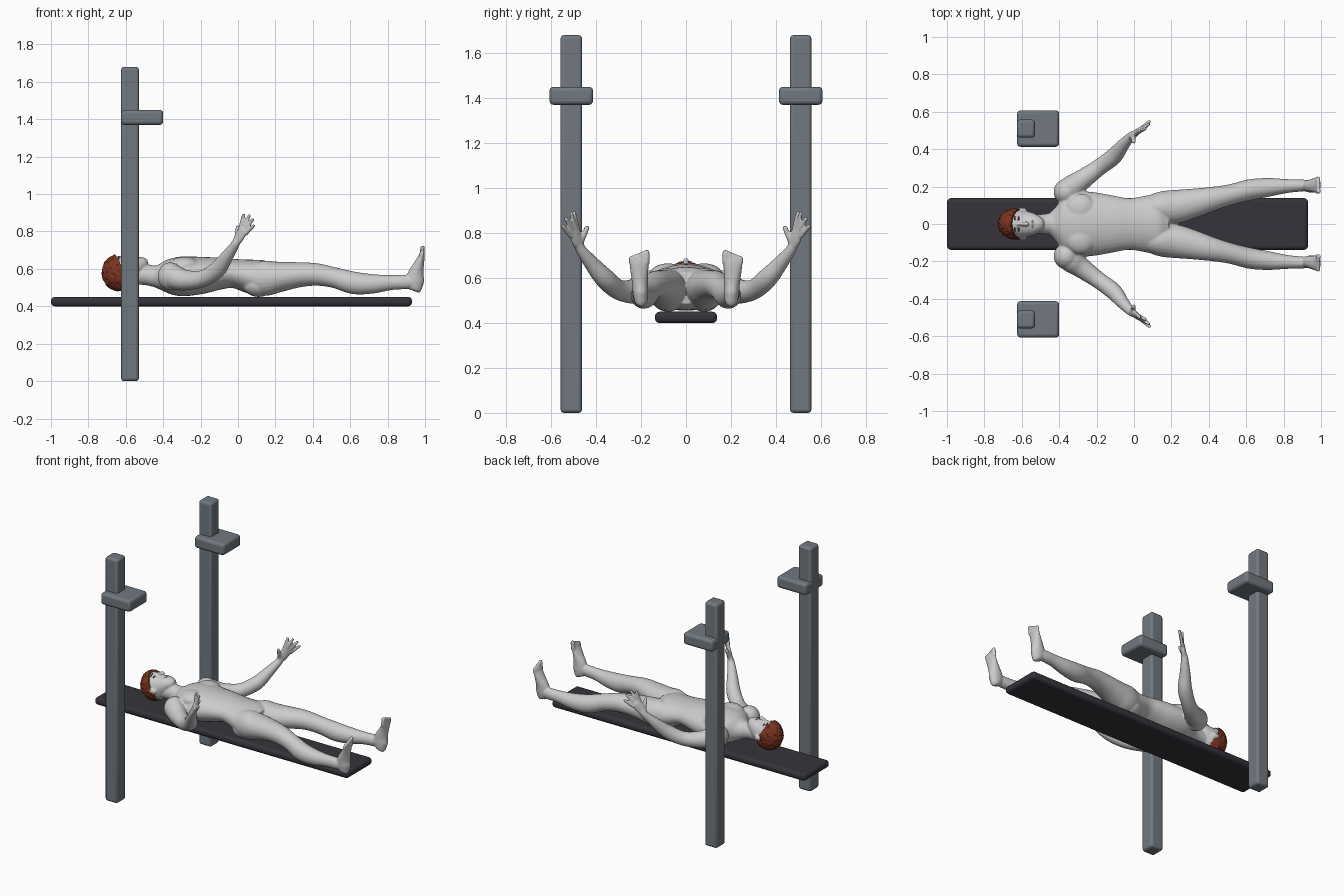
import bpy, bmesh, math, random
from mathutils import Matrix, Vector
from mathutils.bvhtree import BVHTree

random.seed(4)
if "Cube" in bpy.data.objects:
    bpy.data.objects.remove(bpy.data.objects["Cube"])


def material(name, r, g, b):
    mat = bpy.data.materials.new(name)
    mat.use_nodes = True
    mat.diffuse_color = (r, g, b, 1)
    shader = next(n for n in mat.node_tree.nodes if n.type == "BSDF_PRINCIPLED")
    shader.inputs["Base Color"].default_value = (r, g, b, 1)
    return mat


SKIN = material("pale grey skin", .6, .6, .6)
HAIR = material("auburn hair", .2, .035, .014)
STEEL = material("slate grey", .165, .19, .215)
PAD = material("charcoal", .037, .034, .043)
DARK = material("dark brown", .05, .025, .02)
LIP = material("muted lips", .36, .3, .3)


def make_object(name, bm, mat):
    bmesh.ops.recalc_face_normals(bm, faces=bm.faces)
    mesh = bpy.data.meshes.new(name)
    bm.to_mesh(mesh)
    bm.free()
    mesh.materials.append(mat)
    obj = bpy.data.objects.new(name, mesh)
    bpy.context.collection.objects.link(obj)
    return obj


def smooth(obj):
    bpy.ops.object.select_all(action="DESELECT")
    obj.select_set(True)
    bpy.context.view_layer.objects.active = obj
    bpy.ops.object.shade_smooth_by_angle(angle=math.radians(40))


def rounded_box(name, low, high, radius, mat):
    low, high = Vector(low), Vector(high)
    bm = bmesh.new()
    bmesh.ops.create_cube(bm, size=1, matrix=Matrix.LocRotScale((low + high) / 2, None, high - low))
    obj = make_object(name, bm, mat)
    bevel = obj.modifiers.new("rounding", "BEVEL")
    bevel.width = radius
    bevel.segments = 3
    smooth(obj)


def ball(bm, place, scale, turn=None):
    bmesh.ops.create_uvsphere(bm, u_segments=20, v_segments=12, radius=1,
                              matrix=Matrix.LocRotScale(Vector(place), turn, Vector(scale)))


def spline(points, steps):
    """Catmull-Rom samples through rows of numbers."""
    rows = [points[0], *points, points[-1]]
    result = []
    for p, q, r, s in zip(rows, rows[1:], rows[2:], rows[3:]):
        for k in range(steps):
            t = k / steps
            result.append([b + t * (c - a) / 2 + t * t * (a - 2.5 * b + 2 * c - d / 2)
                           + t ** 3 * (3 * b - a - 3 * c + d) / 2
                           for a, b, c, d in zip(p, q, r, s)])
    return result + [list(points[-1])]


def loft(bm, points, side, sides=24, steps=5):
    """Closed tube through (x, y, z, half width, half depth) rows."""
    rows = spline(points, steps)
    centres = [Vector(row[:3]) for row in rows]
    rings = []
    for i, row in enumerate(rows):
        along = (centres[min(i + 1, len(rows) - 1)] - centres[max(i - 1, 0)]).normalized()
        across = Vector(side)
        across = (across - along * across.dot(along)).normalized()
        depth = along.cross(across)
        rings.append([bm.verts.new(centres[i] + across * row[3] * math.cos(a) + depth * row[4] * math.sin(a))
                      for a in (math.tau * k / sides for k in range(sides))])
    for one, two in zip(rings, rings[1:]):
        for k in range(sides):
            n = (k + 1) % sides
            bm.faces.new((one[k], one[n], two[n], two[k]))
    bm.faces.new(rings[0])
    bm.faces.new(rings[-1])


def digit(bm, start, end, radius):
    start, end = Vector(start), Vector(end)
    loft(bm, [(*start.lerp(end, t), radius * f, radius * f)
              for t, f in ((0, 1), (.5, 1), (.9, .9), (1, .5))], (.3, 1, 0), 12, 3)


# Bench and the two posts with brackets
rounded_box("bench", (-1, -.138, .4), (.93, .138, .45), .02, PAD)
for word, s in (("left", 1), ("right", -1)):
    rounded_box(word + "_post", (-.625, s * .51 - .048, 0), (-.53, s * .51 + .048, 1.68), .016, STEEL)
    rounded_box(word + "_bracket", (-.625, s * .51 - .097, 1.37), (-.4, s * .51 + .097, 1.45), .018, STEEL)

body = bmesh.new()
Y = (0, 1, 0)

# Leg
loft(body, [(.06, .085, .555, .06, .07), (.14, .088, .55, .085, .094), (.22, .092, .557, .09, .082),
            (.32, .112, .568, .078, .068), (.42, .135, .57, .064, .06), (.52, .158, .552, .055, .055),
            (.62, .183, .525, .056, .06), (.72, .196, .52, .05, .052), (.82, .203, .527, .037, .04),
            (.9, .206, .53, .032, .038), (.95, .206, .53, .025, .03)], Y)

# Foot with toes pointing up
loft(body, [(.95, .2, .478, .012, .015), (.952, .2, .49, .026, .032), (.946, .202, .53, .034, .05),
            (.95, .204, .57, .035, .044), (.966, .207, .62, .039, .029), (.981, .209, .665, .043, .017),
            (.984, .21, .69, .038, .012)], Y)
for i in range(5):
    y = .174 + .0175 * i
    digit(body, (.982, y, .665), (.988, y, .725 - .007 * i), .013 if i == 0 else .0105)

# Shoulder, arm and hand
ball(body, (-.362, .172, .56), (.068, .07, .075))
loft(body, [(-.37, .16, .56, .06, .06), (-.34, .19, .555, .066, .066), (-.28, .235, .54, .055, .055),
            (-.19, .3, .548, .045, .045), (-.11, .36, .597, .045, .045), (-.06, .42, .665, .034, .034),
            (-.015, .47, .73, .023, .023), (-.005, .476, .75, .02, .02)], (0, 0, 1))
loft(body, [(-.018, .469, .73, .02, .018), (.004, .482, .765, .031, .017),
            (.024, .496, .803, .033, .014), (.03, .5, .815, .026, .011)], (.03, .035, -.027))
for start, end in (((.01, .48, .81), (.032, .5, .897)), ((.022, .49, .812), (.064, .512, .892)),
                   ((.033, .502, .803), (.083, .536, .87)), ((.04, .513, .786), (.088, .552, .836))):
    digit(body, start, end, .0105)
digit(body, (-.008, .468, .755), (0, .437, .832), .0125)

# Chest muscle, buttock and ear
ball(body, (-.285, .08, .615), (.085, .082, .05))
ball(body, (.11, .08, .515), (.085, .075, .065))
ball(body, (-.598, .076, .575), (.025, .012, .018))

# Mirror the limbs to the other side
copied = bmesh.ops.duplicate(body, geom=body.verts[:] + body.edges[:] + body.faces[:])
for v in copied["geom"]:
    if isinstance(v, bmesh.types.BMVert):
        v.co.y *= -1

# Torso, neck, head and nose
loft(body, [(x, 0, z, w, d) for x, z, w, d in (
    (-.46, .565, .05, .05), (-.42, .56, .09, .068), (-.37, .56, .155, .092), (-.3, .56, .175, .106),
    (-.2, .565, .168, .1), (-.1, .575, .15, .086), (-.02, .575, .138, .078),
    (.08, .557, .155, .093), (.14, .553, .165, .092), (.19, .555, .09, .07))], Y, 32)
loft(body, [(-.61, 0, .565, .05, .05), (-.5, 0, .568, .052, .054), (-.44, 0, .56, .062, .058),
            (-.39, 0, .555, .08, .06)], Y)
loft(body, [(x, 0, z, w, d) for x, z, w, d in (
    (-.718, .58, .015, .02), (-.705, .58, .045, .055), (-.66, .58, .07, .085), (-.61, .58, .075, .09),
    (-.57, .598, .068, .07), (-.53, .62, .055, .048), (-.495, .63, .034, .031), (-.482, .632, .015, .014))], Y, 32)
loft(body, [(-.625, 0, .665, .006, .007), (-.595, 0, .672, .009, .01), (-.575, 0, .677, .014, .013),
            (-.565, 0, .672, .011, .008)], Y, 16)

# Fuse the parts into one soft surface
figure = make_object("body", body, SKIN)
fuse = figure.modifiers.new("fuse", "REMESH")
fuse.mode = "VOXEL"
fuse.voxel_size = .006
fuse.use_smooth_shade = True
soften = figure.modifiers.new("soften", "SMOOTH")
soften.factor = .5
soften.iterations = 4

# Hair: a cap cut along the hairline, slightly tousled
cap = bmesh.new()
bmesh.ops.create_icosphere(cap, subdivisions=4, radius=1,
                           matrix=Matrix.LocRotScale(Vector((-.633, 0, .58)), None, Vector((.095, .082, .1))))
bmesh.ops.bisect_plane(cap, geom=cap.verts[:] + cap.edges[:] + cap.faces[:],
                       plane_co=(-.56, 0, .5), plane_no=(1, 0, .55), clear_outer=True)
bmesh.ops.holes_fill(cap, edges=[e for e in cap.edges if e.is_boundary], sides=0)
cap.normal_update()
for v in cap.verts:
    v.co += v.normal * random.uniform(-.003, .003)
make_object("hair", cap, HAIR)

# Face details laid on the skin
bpy.context.view_layer.update()
surface = BVHTree.FromObject(figure, bpy.context.evaluated_depsgraph_get())


def face_plate(name, x, y, length, width, mat):
    spot, normal, _, _ = surface.ray_cast(Vector((x, y, 1)), Vector((0, 0, -1)))
    bm = bmesh.new()
    ball(bm, spot, (length, width, .003), Vector((0, 0, 1)).rotation_difference(normal))
    smooth(make_object(name, bm, mat))


for word, s in (("left", 1), ("right", -1)):
    face_plate(word + "_eyebrow", -.637, s * .031, .0035, .017, DARK)
    face_plate(word + "_eye", -.617, s * .03, .005, .011, DARK)
face_plate("mouth", -.543, 0, .006, .021, LIP)
